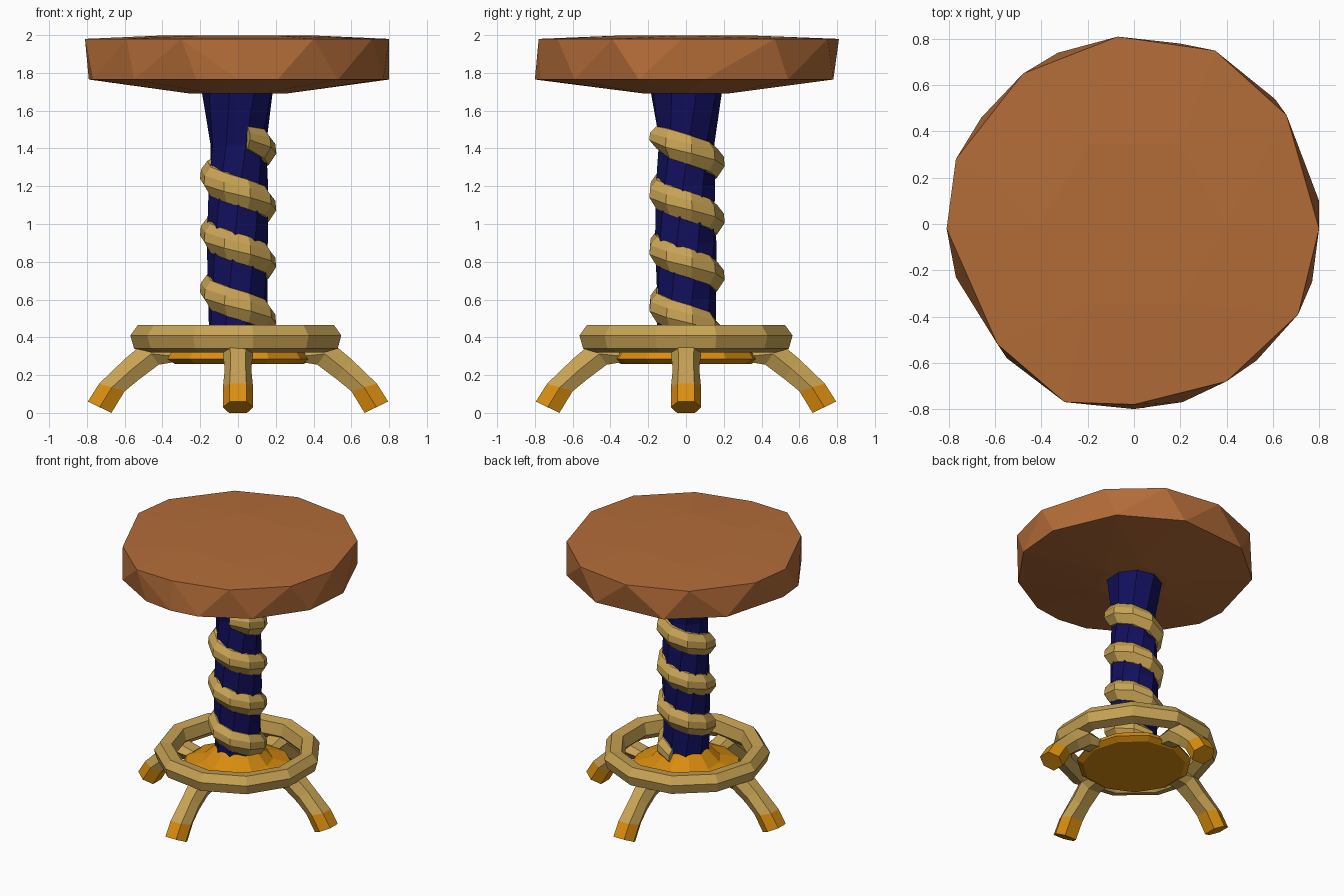
import bpy, bmesh, math
from mathutils import Vector

if "Cube" in bpy.data.objects:
    bpy.data.objects.remove(bpy.data.objects["Cube"])


def mat(name, r, g, b):
    m = bpy.data.materials.new(name)
    m.diffuse_color = (r, g, b, 1)
    m.use_nodes = True
    m.node_tree.nodes["Principled BSDF"].inputs["Base Color"].default_value = m.diffuse_color
    return m


BROWN = mat("brown wood", 0.45, 0.15, 0.04)
NAVY = mat("navy", 0.006, 0.005, 0.11)
GOLD = mat("pale gold", 0.58, 0.37, 0.09)
ORANGE = mat("orange gold", 0.70, 0.27, 0.005)


def finish(bm, name, mats):
    bmesh.ops.recalc_face_normals(bm, faces=bm.faces)
    me = bpy.data.meshes.new(name)
    bm.to_mesh(me)
    bm.free()
    for m in mats:
        me.materials.append(m)
    ob = bpy.data.objects.new(name, me)
    bpy.context.collection.objects.link(ob)
    return ob


def loft(sections, closed=False):
    """Skin a list of equal-length point loops; cap the ends unless closed."""
    bm = bmesh.new()
    rows = [[bm.verts.new(p) for p in s] for s in sections]
    n = len(rows[0])
    for i in range(len(rows) - (0 if closed else 1)):
        a, b = rows[i], rows[(i + 1) % len(rows)]
        for j in range(n):
            k = (j + 1) % n
            bm.faces.new((a[j], a[k], b[k], b[j]))
    if not closed:
        bm.faces.new(rows[0])
        bm.faces.new(rows[-1])
    return bm


def polar(r, a, z):
    return (r * math.cos(a), r * math.sin(a), z)


def circle(r, z, n, off=0.0):
    return [polar(r, 2 * math.pi * i / n + off, z) for i in range(n)]


# Seat: irregular faceted disc, hull of an upper and a lower outline
upper = [(-.81, -.02), (-.77, .28), (-.48, .65), (-.07, .81), (.35, .75), (.66, .47),
         (.80, -.02), (.71, -.39), (.40, -.68), (0, -.78), (-.30, -.77), (-.59, -.52)]
lower = [(.80, .10), (.61, .54), (.20, .78), (-.33, .74), (-.66, .46), (-.79, -.02),
         (-.77, -.23), (-.55, -.58), (-.22, -.77), (0, -.80), (.21, -.77), (.53, -.59), (.77, -.25)]
bm = bmesh.new()
pts = [(x, y, 1.98) for x, y in upper] + [(x, y, 1.765) for x, y in lower]
pts += circle(0.4, 1.998, 6) + circle(0.25, 1.69, 6)
res = bmesh.ops.convex_hull(bm, input=[bm.verts.new(p) for p in pts])
bmesh.ops.delete(bm, geom=[v for v in bm.verts if not v.link_faces], context='VERTS')
finish(bm, "seat", [BROWN])

# Column: navy post flaring under the seat
post = [(0.16, 0.33), (0.16, 0.6), (0.165, 0.9), (0.16, 1.2), (0.15, 1.42), (0.195, 1.72)]
finish(loft([circle(r, z, 9, 0.2 * i) for i, (r, z) in enumerate(post)]), "column", [NAVY])

# Spiral band wound around the column, tapering at both ends
secs = []
start, end, per_turn = -1.2, 2.25, 9
steps = round((end - start) * per_turn)
for i in range(steps + 1):
    t = start + (end - start) * i / steps
    a, z = 2 * math.pi * t, 1.10 - 0.30 * t
    k = 0.75 if i in (0, steps) else 1.0
    secs.append([polar(r, a, z + h * k) for r, h in
                 ((0.11, -0.09), (0.165, -0.08), (0.205, -0.02),
                  (0.20, 0.03), (0.165, 0.075), (0.11, 0.09))])
finish(loft(secs), "spiral_band", [GOLD])

# Base plate: shallow disc rising to the column
plate = [(0.35, 0.26), (0.39, 0.285), (0.37, 0.32), (0.24, 0.36), (0.15, 0.45)]
finish(loft([circle(r, z, 11) for r, z in plate]), "base_plate", [ORANGE])

# Foot ring
prof = [(0.43, 0.37), (0.48, 0.32), (0.55, 0.34), (0.57, 0.41), (0.53, 0.465), (0.45, 0.455)]
finish(loft([[polar(r, 2 * math.pi * (i + 0.5) / 11, z) for r, z in prof]
             for i in range(11)], closed=True), "foot_ring", [GOLD])

# Legs: bent bars splaying out along each axis, orange toes
# (upper r, upper z, lower r, lower z, half width)
bars = [(0.34, 0.33, 0.33, 0.27, 0.08), (0.50, 0.37, 0.42, 0.255, 0.08),
        (0.60, 0.285, 0.52, 0.18, 0.07), (0.735, 0.155, 0.60, 0.115, 0.08),
        (0.795, 0.06, 0.67, 0.0, 0.08)]
for q, name in enumerate(("right_leg", "back_leg", "left_leg", "front_leg")):
    c, s = round(math.cos(q * math.pi / 2)), round(math.sin(q * math.pi / 2))
    secs = []
    for ur, uz, lr, lz, w in bars:
        loop = []
        for f, side in ((1, -.55), (1, .55), (.5, 1), (0, .6), (0, -.6), (.5, -1)):
            r, z, y = lr + (ur - lr) * f, lz + (uz - lz) * f, side * w
            loop.append((r * c - y * s, r * s + y * c, z))
        secs.append(loop)
    bm = loft(secs)
    for f in bm.faces:
        m = f.calc_center_median()
        f.material_index = 1 if Vector((m.x, m.y)).length > 0.62 and m.z < 0.14 else 0
    finish(bm, name, [GOLD, ORANGE])
